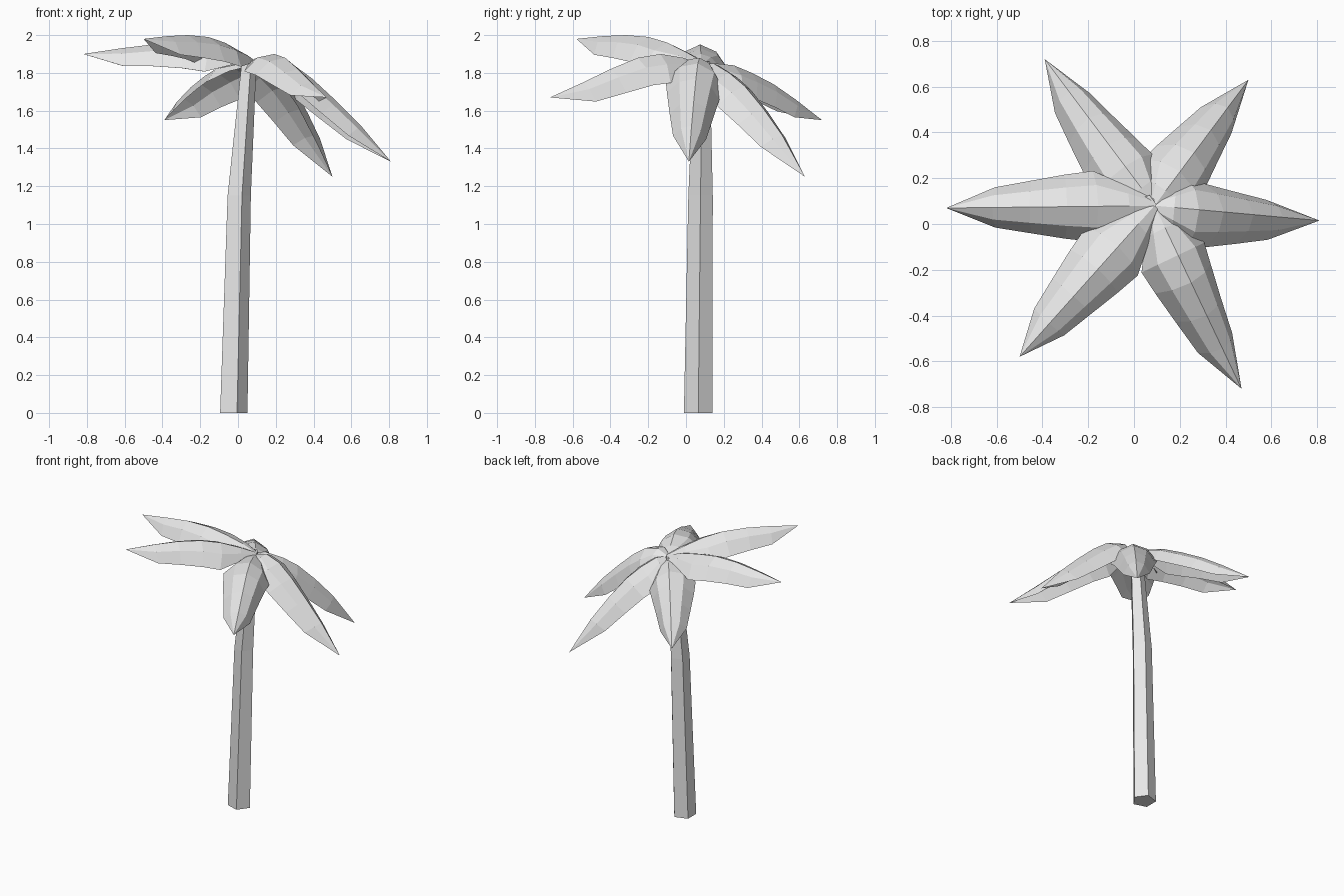
import bpy
import bmesh
import math
from mathutils import Vector

if "Cube" in bpy.data.objects:
    bpy.data.objects.remove(bpy.data.objects["Cube"], do_unlink=True)

grey = bpy.data.materials.new("light_grey")
grey.use_nodes = True
grey.diffuse_color = (0.8, 0.8, 0.8, 1)
grey.node_tree.nodes["Principled BSDF"].inputs["Base Color"].default_value = (0.8, 0.8, 0.8, 1)


def finish(bm, name):
    mesh = bpy.data.meshes.new(name)
    bm.to_mesh(mesh)
    bm.free()
    mesh.materials.append(grey)
    obj = bpy.data.objects.new(name, mesh)
    bpy.context.collection.objects.link(obj)
    return obj


def loft(bm, rows, closed=False):
    """Join neighbouring rows of vertices with quads."""
    for a, b in zip(rows, rows[1:]):
        for i in range(len(a) if closed else len(a) - 1):
            j = (i + 1) % len(a)
            bm.faces.new((a[i], a[j], b[j], b[i]))


# Five-sided trunk: centre x, y, z and radius of each ring
bm = bmesh.new()
rings = []
for x, y, z, r in ((-0.03, 0.065, 0, 0.08), (0.0, 0.077, 1.15, 0.068), (0.055, 0.085, 1.86, 0.043)):
    angles = [math.tau * i / 5 for i in range(5)]
    rings.append([bm.verts.new((x + r * math.cos(a), y + r * math.sin(a), z)) for a in angles])
loft(bm, rings, closed=True)
bm.faces.new(rings[0][::-1])
bm.faces.new(rings[-1])
finish(bm, "trunk")

# Shared leaf profile: distance along, half width, droop of the edges
STATIONS = ((0, 0.03, 0.01), (0.12, 0.09, 0.06), (0.27, 0.155, 0.125), (0.42, 0.14, 0.125),
            (0.6, 0.115, 0.115), (0.78, 0.088, 0.095), (1, 0, 0))
# Arched cross-section: sideways share, droop share
SECTION = ((-1, 1), (-0.6, 0.3), (0, 0), (0.6, 0.3), (1, 1))
CROWN = Vector((0.09, 0.08))


def leaf(name, tip, heights, roll):
    """An arched, drooping leaf from the crown to the tip."""
    tip = Vector(tip)
    spine = [Vector((*CROWN.lerp(tip, s[0]), z)) for s, z in zip(STATIONS, heights)]
    flat = (tip - CROWN).normalized()
    side = Vector((-flat.y, flat.x, 0))
    c, s = math.cos(roll), math.sin(roll)
    bm = bmesh.new()
    rows = []
    for i, (_, width, droop) in enumerate(STATIONS[:-1]):
        tangent = (spine[i + 1] - spine[max(i - 1, 0)]).normalized()
        normal = tangent.cross(side)
        across = side * c - normal * s
        up = normal * c + side * s
        rows.append([bm.verts.new(spine[i] + across * width * u - up * droop * d) for u, d in SECTION])
    loft(bm, rows)
    point = bm.verts.new(spine[-1])
    for a, b in zip(rows[-1], rows[-1][1:]):
        bm.faces.new((a, b, point))
    bmesh.ops.recalc_face_normals(bm, faces=bm.faces)
    if sum(f.normal.z for f in bm.faces) < 0:
        bmesh.ops.reverse_faces(bm, faces=bm.faces)
    finish(bm, name)


# Crown of six leaves
leaf("leaf_back_right", (-0.39, 0.72), (1.84, 1.85, 1.84, 1.80, 1.74, 1.66, 1.55), -0.2)
leaf("leaf_back_left", (0.50, 0.63), (1.85, 1.85, 1.80, 1.73, 1.61, 1.47, 1.25), -0.08)
leaf("leaf_left", (0.81, 0.015), (1.85, 1.88, 1.85, 1.77, 1.65, 1.52, 1.33), 0.18)
leaf("leaf_front_left", (0.47, -0.72), (1.85, 1.88, 1.90, 1.88, 1.82, 1.75, 1.67), 0.2)
leaf("leaf_front_right", (-0.50, -0.58), (1.86, 1.91, 1.96, 1.99, 2.0, 1.995, 1.98), 0.05)
leaf("leaf_right", (-0.82, 0.07), (1.86, 1.90, 1.93, 1.95, 1.95, 1.93, 1.90), 0)
